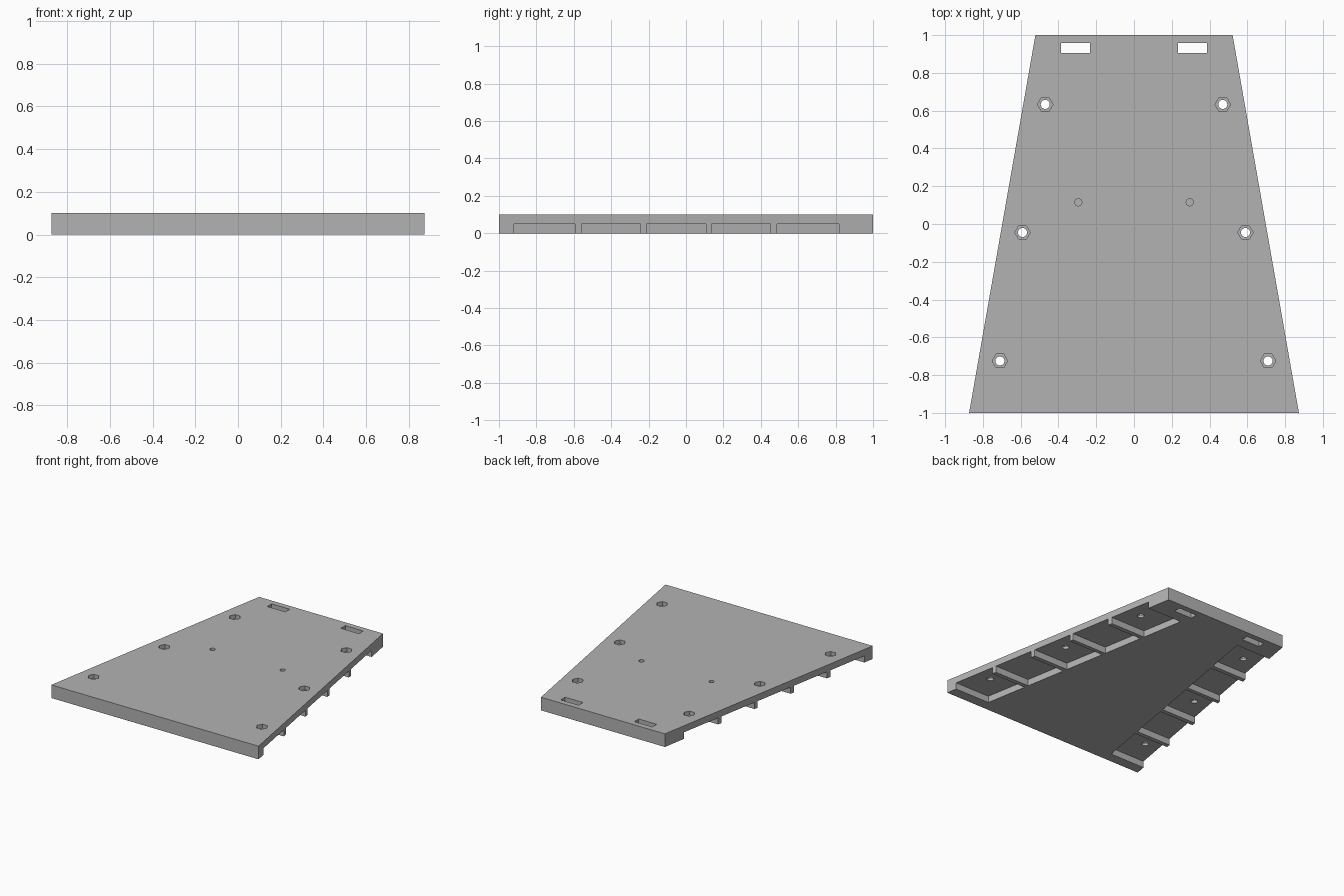
import bpy
import bmesh
from math import cos, sin, pi

THICK = 0.1
BACK_HALF, FRONT_HALF = 0.522, 0.873

if "Cube" in bpy.data.objects:
    bpy.data.objects.remove(bpy.data.objects["Cube"])

grey = bpy.data.materials.new("plate_grey")
grey.use_nodes = True
grey.diffuse_color = (0.45, 0.45, 0.45, 1)
grey.node_tree.nodes["Principled BSDF"].inputs["Base Color"].default_value = grey.diffuse_color


def edge_x(y):
    """Half width of the tapered plate at depth y."""
    return (FRONT_HALF + BACK_HALF) / 2 - (FRONT_HALF - BACK_HALF) / 2 * y


def prism(bm, outline, z0, z1):
    """Extrude a flat outline between two heights."""
    low = [bm.verts.new((x, y, z0)) for x, y in outline]
    high = [bm.verts.new((x, y, z1)) for x, y in outline]
    n = len(outline)
    bm.faces.new(low)
    bm.faces.new(high)
    for i in range(n):
        j = (i + 1) % n
        bm.faces.new((low[i], low[j], high[j], high[i]))


def ring(cx, cy, radius, sides):
    return [(cx + radius * cos(2 * pi * i / sides),
             cy + radius * sin(2 * pi * i / sides)) for i in range(sides)]


def box(x0, x1, y0, y1):
    return [(x0, y0), (x1, y0), (x1, y1), (x0, y1)]


def finish(bm, name):
    bmesh.ops.recalc_face_normals(bm, faces=bm.faces)
    mesh = bpy.data.meshes.new(name)
    bm.to_mesh(mesh)
    bm.free()
    mesh.materials.append(grey)
    obj = bpy.data.objects.new(name, mesh)
    bpy.context.collection.objects.link(obj)
    return obj


# Tapered base plate
bm = bmesh.new()
prism(bm, [(-FRONT_HALF, -1), (FRONT_HALF, -1), (BACK_HALF, 1), (-BACK_HALF, 1)], 0, THICK)
plate = finish(bm, "tapered_plate")

recesses, bores = bmesh.new(), bmesh.new()
bolts = [(0.71, -0.725), (0.59, -0.045), (0.47, 0.633)]
pocket_spans = [(-0.92, -0.593), (-0.56, -0.243), (-0.21, 0.107), (0.137, 0.453), (0.487, 0.817)]
pocket_depth = 0.295

for side in (-1, 1):
    # Underside pockets, open at the slanted edge and split by thin ribs
    for y0, y1 in pocket_spans:
        outline = [(edge_x(y0) - pocket_depth, y0), (edge_x(y0) + 0.1, y0),
                   (edge_x(y1) + 0.1, y1), (edge_x(y1) - pocket_depth, y1)]
        prism(recesses, [(side * x, y) for x, y in outline], -0.1, 0.05)
    # Bolt holes with hexagonal recesses on top
    for x, y in bolts:
        prism(recesses, ring(side * x, y, 0.041, 6), 0.07, 0.2)
        prism(bores, ring(side * x, y, 0.024, 24), -0.1, 0.2)
    # Blind pilot holes
    prism(recesses, ring(side * 0.295, 0.115, 0.019, 24), 0.05, 0.2)
    # Strap slots at the back
    prism(recesses, box(side * 0.31 - 0.076, side * 0.31 + 0.076, 0.904, 0.957), -0.1, 0.2)

cutters = [finish(recesses, "recess_cutter"), finish(bores, "bore_cutter")]
for cutter in cutters:
    cutter.hide_render = True
    mod = plate.modifiers.new(cutter.name, 'BOOLEAN')
    mod.operation = 'DIFFERENCE'
    mod.solver = 'EXACT'
    mod.object = cutter

# Bake the cuts and drop the cutters
bpy.context.view_layer.update()
evaluated = plate.evaluated_get(bpy.context.evaluated_depsgraph_get())
baked = bpy.data.meshes.new_from_object(evaluated)
plate.modifiers.clear()
plate.data = baked
for cutter in cutters:
    bpy.data.objects.remove(cutter)
